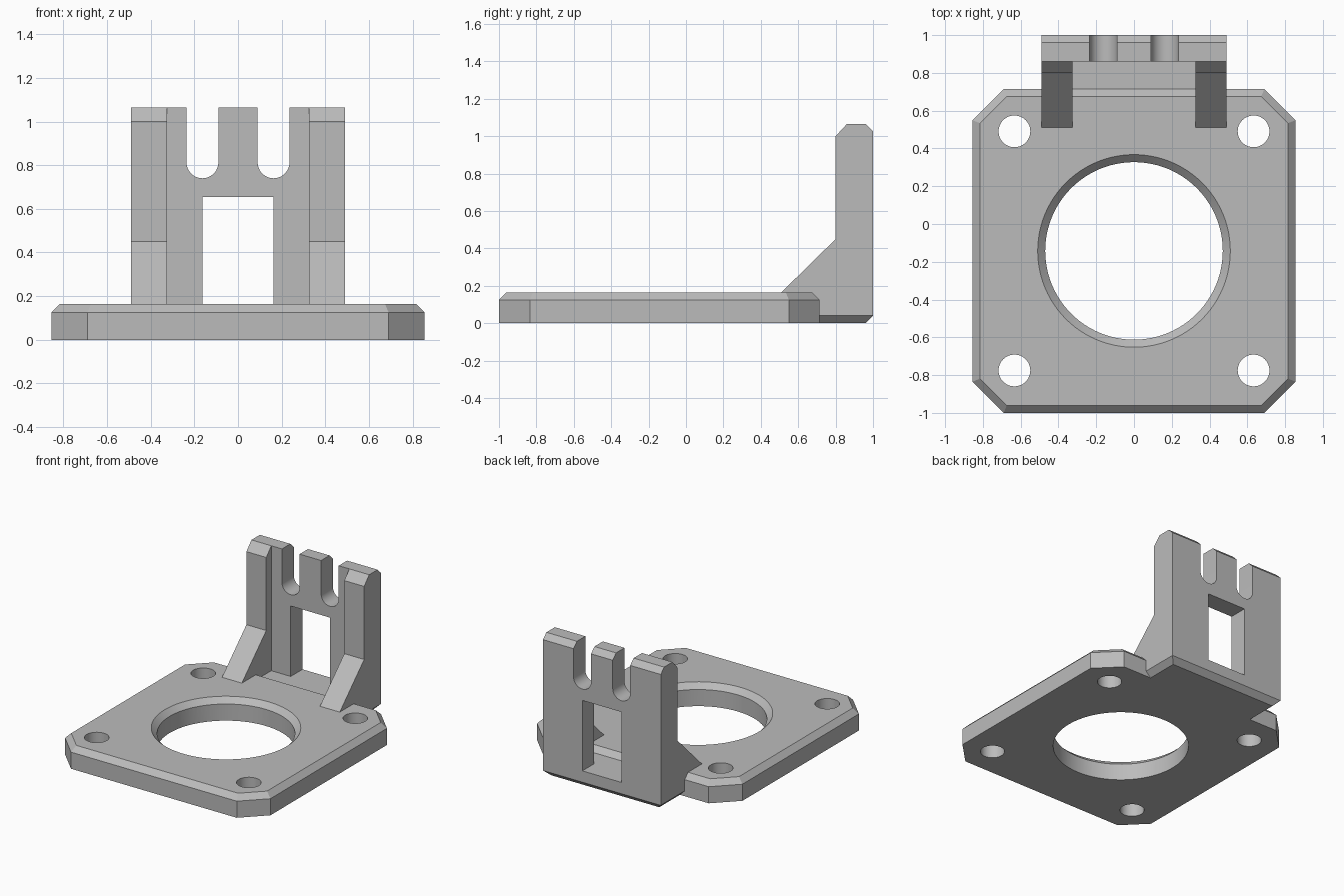
import bpy, bmesh
from math import cos, sin, pi, radians
from mathutils import Vector

if "Cube" in bpy.data.objects:
    bpy.data.objects.remove(bpy.data.objects["Cube"], do_unlink=True)

grey = bpy.data.materials.new("plain_grey")
grey.use_nodes = True
COLOUR = (0.5, 0.5, 0.5, 1)
grey.diffuse_color = COLOUR
grey.node_tree.nodes["Principled BSDF"].inputs["Base Color"].default_value = COLOUR

PLATE_TOP, CHAMFER = 0.165, 0.04
PLATE_X, PLATE_FRONT, PLATE_BACK = 0.855, -1.0, 0.715
MID_Y = (PLATE_FRONT + PLATE_BACK) / 2
WALL_X, RIB_IN, WALL_FRONT, WALL_TOP = 0.49, 0.325, 0.86, 1.065


def prism(name, profile, axis, lo, hi, top_bevel=0):
    """Extrude a closed 2D profile along an axis (0 x, 1 y, 2 z)."""
    def place(a, b, d):
        co = [a, b]
        co.insert(axis, d)
        return co
    bm = bmesh.new()
    face = bm.faces.new([bm.verts.new(place(a, b, lo)) for a, b in profile])
    out = bmesh.ops.extrude_face_region(bm, geom=[face])["geom"]
    shift = Vector(place(0, 0, hi - lo))
    bmesh.ops.translate(bm, vec=shift, verts=[v for v in out if isinstance(v, bmesh.types.BMVert)])
    bmesh.ops.recalc_face_normals(bm, faces=bm.faces)
    if top_bevel:
        rim = [e for e in out if isinstance(e, bmesh.types.BMEdge)]
        bmesh.ops.bevel(bm, geom=rim, offset=top_bevel, segments=1, affect='EDGES')
    mesh = bpy.data.meshes.new(name)
    bm.to_mesh(mesh)
    bm.free()
    mesh.materials.append(grey)
    ob = bpy.data.objects.new(name, mesh)
    bpy.context.collection.objects.link(ob)
    return ob


def box(name, x0, x1, y0, y1, z0, z1):
    return prism(name, [(x0, y0), (x1, y0), (x1, y1), (x0, y1)], 2, z0, z1)


def combine(target, tool, operation):
    """Apply a boolean and discard the tool object."""
    tool.hide_render = True
    mod = target.modifiers.new("boolean", 'BOOLEAN')
    mod.operation, mod.object, mod.solver = operation, tool, 'EXACT'
    bpy.context.view_layer.objects.active = target
    bpy.ops.object.modifier_apply(modifier=mod.name)
    bpy.data.objects.remove(tool, do_unlink=True)


def arc(cx, cy, r, start, end, steps):
    return [(cx + r * cos(start + (end - start) * i / steps),
             cy + r * sin(start + (end - start) * i / steps)) for i in range(steps + 1)]


def circle(cx, cy, r, steps):
    return arc(cx, cy, r, 0, 2 * pi, steps)[:-1]


# Base plate: clipped corners and a chamfered top rim
clip, half_y = 0.165, (PLATE_BACK - PLATE_FRONT) / 2
quarter = [(PLATE_X, half_y - clip), (PLATE_X - clip, half_y)]
outline = quarter + [(-x, y) for x, y in reversed(quarter)]
outline += [(-x, -y) for x, y in outline]
outline = [(x, y + MID_Y) for x, y in outline]
plate = prism("mounting_bracket", outline, 2, 0, PLATE_TOP, CHAMFER)

# Back wall, with its top and bottom back edges chamfered
wall_back = [(1, CHAMFER), (1, WALL_TOP - CHAMFER), (1 - CHAMFER, WALL_TOP)]
wall = prism("back_wall", [(WALL_FRONT, 0), (1 - CHAMFER, 0)] + wall_back
             + [(WALL_FRONT, WALL_TOP)], 0, -WALL_X, WALL_X)

# Floor tongue, flush with the foot of the plate's chamfer
ledge = PLATE_TOP - CHAMFER
combine(wall, box("tongue", -WALL_X, WALL_X, 0.6, 0.93, 0, ledge), 'UNION')

# Window and the two round-bottomed slots in the wall
combine(wall, box("window_cutter", -0.163, 0.163, 0.8, 1.1, ledge, 0.655), 'DIFFERENCE')
for side in (-1, 1):
    x, r = side * 0.163, 0.073
    slot = arc(x, 0.74 + r, r, pi, 2 * pi, 24) + [(x + r, 1.2), (x - r, 1.2)]
    combine(wall, prism("slot_cutter", slot, 1, 0.8, 1.1), 'DIFFERENCE')

# Side ribs with sloping gussets
rib_profile = [(0.6, 0), (1 - CHAMFER, 0)] + wall_back + [
    (WALL_FRONT, WALL_TOP), (0.8, 1.0), (0.8, 0.45), (0.51, PLATE_TOP), (0.47, 0.125)]
for side in (-1, 1):
    lo, hi = sorted((side * RIB_IN, side * WALL_X))
    combine(wall, prism("side_rib", rib_profile, 0, lo, hi), 'UNION')

# Chamfer under both sides of the wall and tongue
for side in (-1, 1):
    wedge = [(side * (WALL_X - CHAMFER - 0.02), -0.02), (side * (WALL_X + 0.1), -0.02),
             (side * (WALL_X + 0.1), CHAMFER + 0.1)]
    combine(wall, prism("edge_cutter", wedge, 1, 0.5, 1.1), 'DIFFERENCE')

combine(plate, wall, 'UNION')

# Large centre bore with a chamfered lip
combine(plate, prism("bore_cutter", circle(0, MID_Y, 0.47, 96), 2, -0.1, 0.3), 'DIFFERENCE')
bpy.ops.mesh.primitive_cone_add(vertices=96, radius1=0.47 - CHAMFER, radius2=0.47 + 2 * CHAMFER,
                                depth=3 * CHAMFER, location=(0, MID_Y, PLATE_TOP - CHAMFER / 2))
lip = bpy.context.object
lip.name = "lip_cutter"
lip.data.materials.append(grey)
combine(plate, lip, 'DIFFERENCE')

# Four corner screw holes
for sx in (-1, 1):
    for sy in (-1, 1):
        hole = circle(sx * 0.633, MID_Y + sy * 0.633, 0.084, 48)
        combine(plate, prism("screw_cutter", hole, 2, -0.1, 0.3), 'DIFFERENCE')

bpy.ops.object.select_all(action='DESELECT')
plate.select_set(True)
bpy.context.view_layer.objects.active = plate
bpy.ops.object.shade_smooth_by_angle(angle=radians(25))
